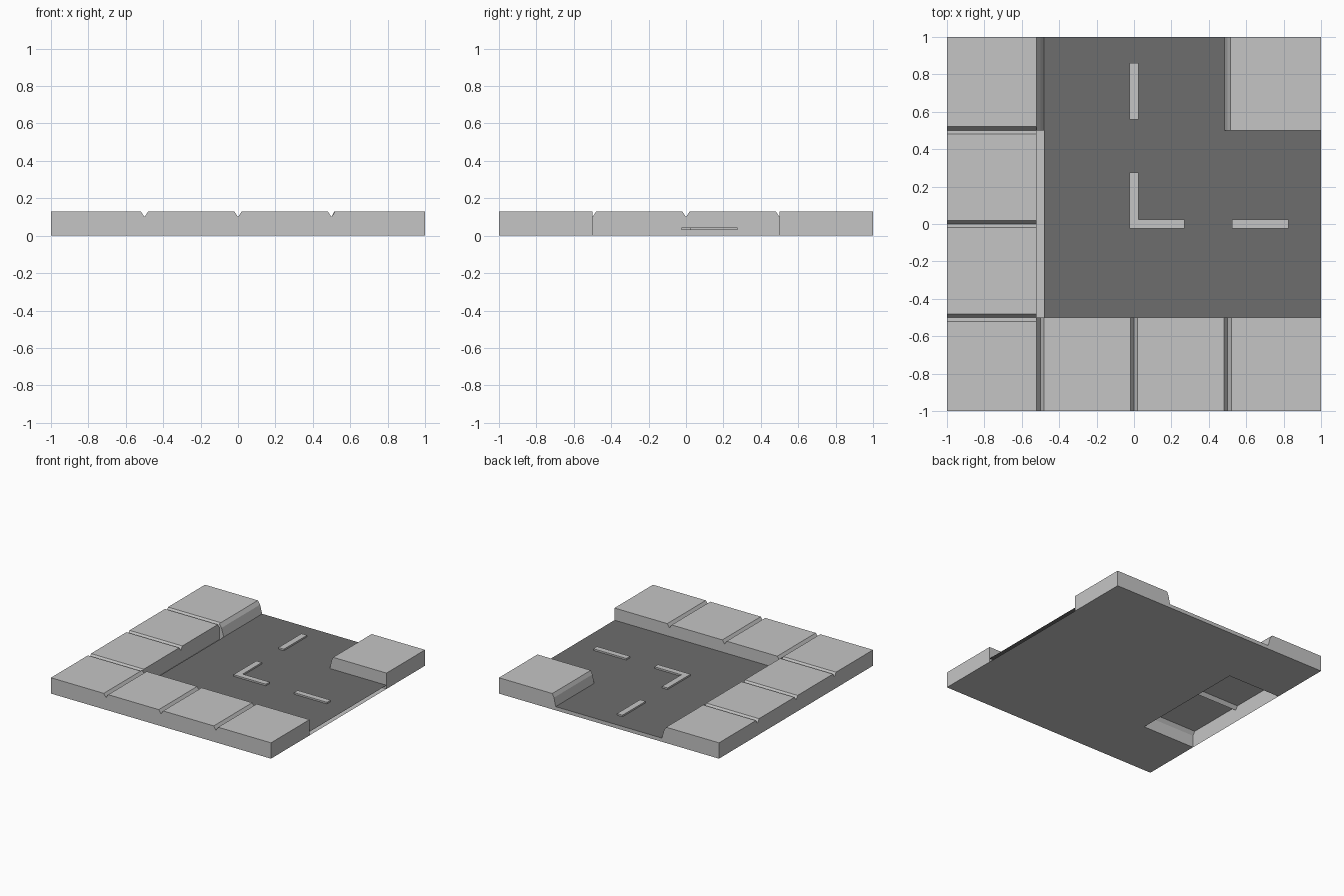
import bpy, bmesh

if "Cube" in bpy.data.objects:
    bpy.data.objects.remove(bpy.data.objects["Cube"])


def material(name, value):
    mat = bpy.data.materials.new(name)
    mat.use_nodes = True
    color = (value, value, value, 1)
    mat.diffuse_color = color
    mat.node_tree.nodes["Principled BSDF"].inputs["Base Color"].default_value = color
    return mat


PAVING = material("light grey paving", 0.56)
ASPHALT = material("dark grey asphalt", 0.155)

TOP, GROOVE, ROAD, BEVEL = 0.13, 0.1, 0.03, 0.02


def finish(name, bm, mat):
    mesh = bpy.data.meshes.new(name)
    bm.to_mesh(mesh)
    bm.free()
    mesh.materials.append(mat)
    obj = bpy.data.objects.new(name, mesh)
    bpy.context.collection.objects.link(obj)
    return obj


def sheet(name, points, mat):
    """Single flat face through the given points."""
    bm = bmesh.new()
    bm.faces.new([bm.verts.new(p) for p in points])
    return finish(name, bm, mat)


def strip(name, profile, axis, start, end):
    """Profile swept along x or y, left open underneath."""
    bm = bmesh.new()

    def ring(t):
        return [bm.verts.new((t, u, z) if axis == "x" else (u, t, z)) for u, z in profile]

    a, b = ring(start), ring(end)
    for i in range(len(profile) - 1):
        bm.faces.new((a[i], a[i + 1], b[i + 1], b[i]))
    bm.faces.new(a)
    bm.faces.new(b[::-1])
    bmesh.ops.recalc_face_normals(bm, faces=bm.faces)
    return finish(name, bm, PAVING)


def slabs(start, end, grooves):
    """Slab row outline with a V groove at each joint; a joint at an end gives half a V."""
    pts = [(start, 0)]
    if start not in grooves:
        pts.append((start, TOP))
    for g in grooves:
        if g > start:
            pts.append((g - BEVEL, TOP))
        pts.append((g, GROOVE))
        if g < end:
            pts.append((g + BEVEL, TOP))
    if end not in grooves:
        pts.append((end, TOP))
    return pts + [(end, 0)]


EDGE = -0.5 - BEVEL

# Pavement along the left-hand side and the front
strip("side_pavement_front", slabs(-1, -0.5, [-0.5]), "x", -1, EDGE)
strip("side_pavement_middle", slabs(-0.5, 0.5, [-0.5, 0, 0.5]), "x", -1, EDGE)
strip("side_pavement_back", slabs(0.5, 1, [0.5]), "x", -1, EDGE)
front = [(EDGE, 0), (EDGE, TOP)] + slabs(-0.5, 1, [-0.5, 0, 0.5])[1:]
strip("front_pavement", front, "y", -1, -0.5)

# Kerb edges facing the rear road arm
kerb = [(EDGE, 0), (EDGE, TOP), (-0.5, GROOVE), (-0.48, ROAD), (-0.48, 0)]
strip("rear_kerb", kerb, "y", 0.5, 1)
corner = [(0.485, 0), (0.485, ROAD), (0.5, GROOVE), (0.515, TOP), (1, TOP), (1, 0)]
strip("corner_pavement", corner, "y", 0.5, 1)

# Underside, open below the middle of the side pavement
base = [(-1, -1), (-1, -0.5), (EDGE, -0.5), (EDGE, 0.5),
        (-1, 0.5), (-1, 1), (1, 1), (1, -1)]
sheet("base_sheet", [(x, y, 0) for x, y in base], PAVING)

# Road surface and the wall closing its rear end
road = [(-0.48, -0.5), (1, -0.5), (1, 0.5), (0.485, 0.5), (0.485, 1), (-0.48, 1)]
sheet("road_surface", [(x, y, ROAD) for x, y in road], ASPHALT)
sheet("road_end_wall", [(0.485, 1, 0), (-0.48, 1, 0), (-0.48, 1, ROAD), (0.485, 1, ROAD)], PAVING)


def dash(name, x0, x1, y0, y1):
    outline = [(y0, ROAD), (y0, 0.043), (y1, 0.043), (y1, ROAD)]
    strip(name, outline, "x", x0, x1)


# Raised lane markings
dash("rear_lane_dash", -0.025, 0.025, 0.56, 0.86)
dash("corner_dash_rear", -0.025, 0.025, 0.025, 0.275)
dash("corner_dash_side", -0.025, 0.27, -0.023, 0.025)
dash("side_lane_dash", 0.525, 0.825, -0.023, 0.025)
